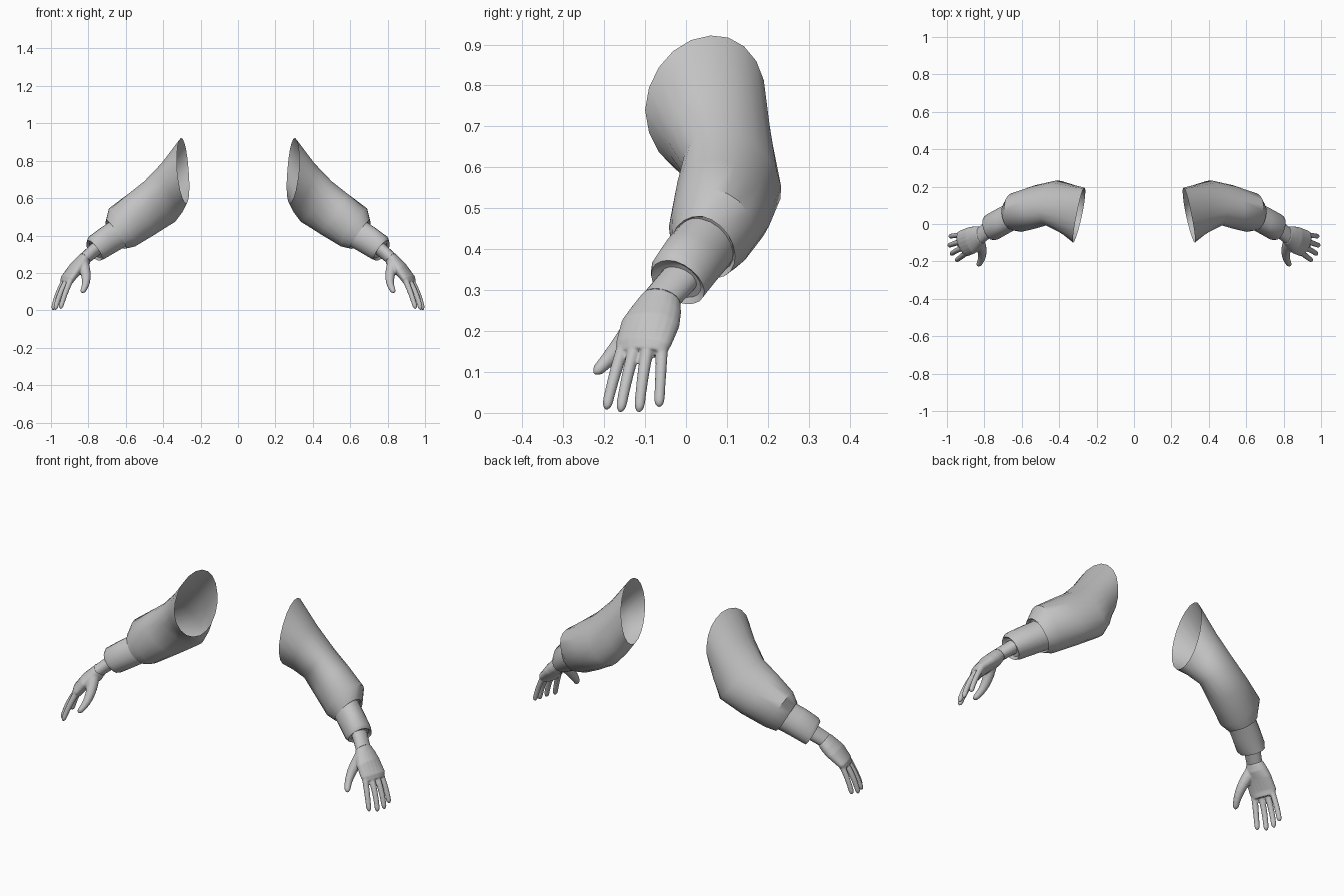
import bpy, bmesh, math
from mathutils import Vector

grey = bpy.data.materials.new("cloth_grey")
grey.diffuse_color = (0.55, 0.55, 0.55, 1)


def ring(top, bottom, front, back, n=20):
    """Closed section through four points, a quarter ellipse between each pair."""
    t, b, f, k = map(Vector, (top, bottom, front, back))
    c = (t + b + f + k) / 4
    pts = []
    for i in range(n):
        a = 2 * math.pi * i / n
        s, q = math.sin(a), math.cos(a)
        pts.append(c + abs(q) * ((t if q > 0 else b) - c) + abs(s) * ((f if s > 0 else k) - c))
    return pts


def scaled(pts, k, shift=(0, 0, 0)):
    c = sum(pts, Vector()) / len(pts)
    return [c + (p - c) * k + Vector(shift) for p in pts]


def loft(bm, rings, cap_start=True, cap_end=True):
    rows = [[bm.verts.new(p) for p in r] for r in rings]
    n = len(rows[0])
    for a, b in zip(rows, rows[1:]):
        for i in range(n):
            j = (i + 1) % n
            bm.faces.new((a[i], a[j], b[j], b[i]))
    if cap_start:
        bm.faces.new(rows[0][::-1])
    if cap_end:
        bm.faces.new(rows[-1])


def finger(bm, p0, p1, p2, r0, r1, n=12):
    """Tapered bent tube through three points with a rounded tip."""
    p0, p1, p2 = map(Vector, (p0, p1, p2))
    ctrl = 2 * p1 - (p0 + p2) / 2
    rings = []
    steps = [i / 8 for i in range(8)] + [0.92, 0.96, 0.985, 1.0]
    for t in steps:
        c = p0 * (1 - t) ** 2 + ctrl * 2 * t * (1 - t) + p2 * t * t
        d = ((ctrl - p0) * (1 - t) + (p2 - ctrl) * t).normalized()
        u = d.cross(Vector((0, 1, 0.1))).normalized()
        v = d.cross(u)
        r = r0 + (r1 - r0) * t
        if t > 0.88:
            r *= math.sqrt(max(0.06, 1 - ((t - 0.88) / 0.12) ** 2))
        rings.append([c + r * (u * math.cos(2 * math.pi * i / n) + v * math.sin(2 * math.pi * i / n))
                      for i in range(n)])
    loft(bm, rings)


def finish(name, bm, sharp=40, remesh=0):
    """Smooth shading with sharp creases, mirrored to the other arm."""
    bmesh.ops.recalc_face_normals(bm, faces=bm.faces)
    for f in bm.faces:
        f.smooth = True
    for e in bm.edges:
        e.smooth = e.calc_face_angle(0) < math.radians(sharp)
    me = bpy.data.meshes.new(name)
    bm.to_mesh(me)
    bm.free()
    me.materials.append(grey)
    ob = bpy.data.objects.new(name, me)
    bpy.context.collection.objects.link(ob)
    if remesh:
        m = ob.modifiers.new("blend", 'REMESH')
        m.mode = 'VOXEL'
        m.voxel_size = remesh
        m.use_smooth_shade = True
        s = ob.modifiers.new("soften", 'SMOOTH')
        s.factor = 0.5
        s.iterations = 4
    mir = ob.modifiers.new("other_arm", 'MIRROR')
    mir.use_mirror_merge = False
    return ob


# Outer sleeve: open at the shoulder, bent at the elbow, rolled in at the cuff
bm = bmesh.new()
end = ring((0.705, 0.04, 0.48), (0.60, 0.05, 0.33), (0.642, -0.035, 0.41), (0.675, 0.12, 0.385))
loft(bm, [
    ring((0.305, 0.06, 0.922), (0.275, 0.06, 0.572), (0.325, -0.10, 0.74), (0.265, 0.195, 0.76)),
    ring((0.40, 0.085, 0.79), (0.297, 0.10, 0.525), (0.39, -0.048, 0.67), (0.34, 0.212, 0.655)),
    ring((0.495, 0.10, 0.688), (0.335, 0.13, 0.475), (0.46, -0.005, 0.60), (0.42, 0.232, 0.555)),
    ring((0.59, 0.085, 0.62), (0.44, 0.10, 0.408), (0.53, -0.025, 0.53), (0.53, 0.207, 0.49)),
    ring((0.69, 0.07, 0.545), (0.55, 0.06, 0.342), (0.605, -0.042, 0.455), (0.64, 0.165, 0.43)),
    end,
    scaled(end, 0.9, (-0.01, 0.004, 0.007)),
], cap_start=False)
finish("outer_sleeve", bm)

# Inner cuff: narrower band emerging from the sleeve
bm = bmesh.new()
tip = ring((0.806, -0.025, 0.37), (0.73, -0.02, 0.27), (0.755, -0.085, 0.335), (0.79, 0.045, 0.297))
loft(bm, [
    ring((0.67, 0.045, 0.485), (0.585, 0.055, 0.35), (0.62, -0.02, 0.425), (0.65, 0.12, 0.40)),
    ring((0.735, 0.01, 0.44), (0.65, 0.01, 0.313), (0.69, -0.055, 0.39), (0.715, 0.09, 0.355)),
    ring((0.80, -0.02, 0.392), (0.708, -0.02, 0.279), (0.742, -0.085, 0.35), (0.775, 0.055, 0.31)),
    tip,
    scaled(tip, 0.8, (-0.008, 0.005, 0.006)),
])
finish("inner_cuff", bm)

# Wrist
wrist_end = ring((0.84, -0.06, 0.304), (0.79, -0.055, 0.256), (0.81, -0.106, 0.288), (0.825, -0.013, 0.27))
bm = bmesh.new()
loft(bm, [
    ring((0.77, -0.005, 0.367), (0.725, -0.005, 0.31), (0.74, -0.05, 0.35), (0.76, 0.04, 0.33)),
    ring((0.802, -0.03, 0.338), (0.757, -0.03, 0.285), (0.775, -0.075, 0.322), (0.79, 0.015, 0.302)),
    scaled(wrist_end, 0.95),
])
finish("wrist", bm)

# Hand: palm, four fingers and thumb blended into one surface
bm = bmesh.new()
knuckles = ring((0.94, -0.10, 0.185), (0.882, -0.10, 0.155), (0.888, -0.172, 0.17), (0.93, -0.036, 0.165))
loft(bm, [
    wrist_end,
    ring((0.868, -0.072, 0.276), (0.805, -0.07, 0.225), (0.828, -0.133, 0.255), (0.85, -0.012, 0.243)),
    ring((0.898, -0.085, 0.246), (0.836, -0.08, 0.20), (0.853, -0.158, 0.222), (0.88, -0.016, 0.213)),
    knuckles,
    scaled(knuckles, 0.85, (0.01, -0.004, -0.023)),
])
for base, mid, end_pt, r in (
    ((0.892, -0.150, 0.17), (0.924, -0.175, 0.09), (0.950, -0.195, 0.008), 0.0165),
    ((0.907, -0.122, 0.17), (0.950, -0.143, 0.09), (0.978, -0.161, 0.001), 0.0165),
    ((0.919, -0.091, 0.17), (0.962, -0.105, 0.09), (0.989, -0.115, 0.001), 0.0165),
    ((0.925, -0.058, 0.165), (0.960, -0.062, 0.09), (0.984, -0.066, 0.014), 0.015),
):
    finger(bm, base, mid, end_pt, r, 0.0125)
finger(bm, (0.828, -0.100, 0.245), (0.812, -0.165, 0.160), (0.836, -0.224, 0.096), 0.032, 0.0135)
finish("hand", bm, sharp=180, remesh=0.004)
